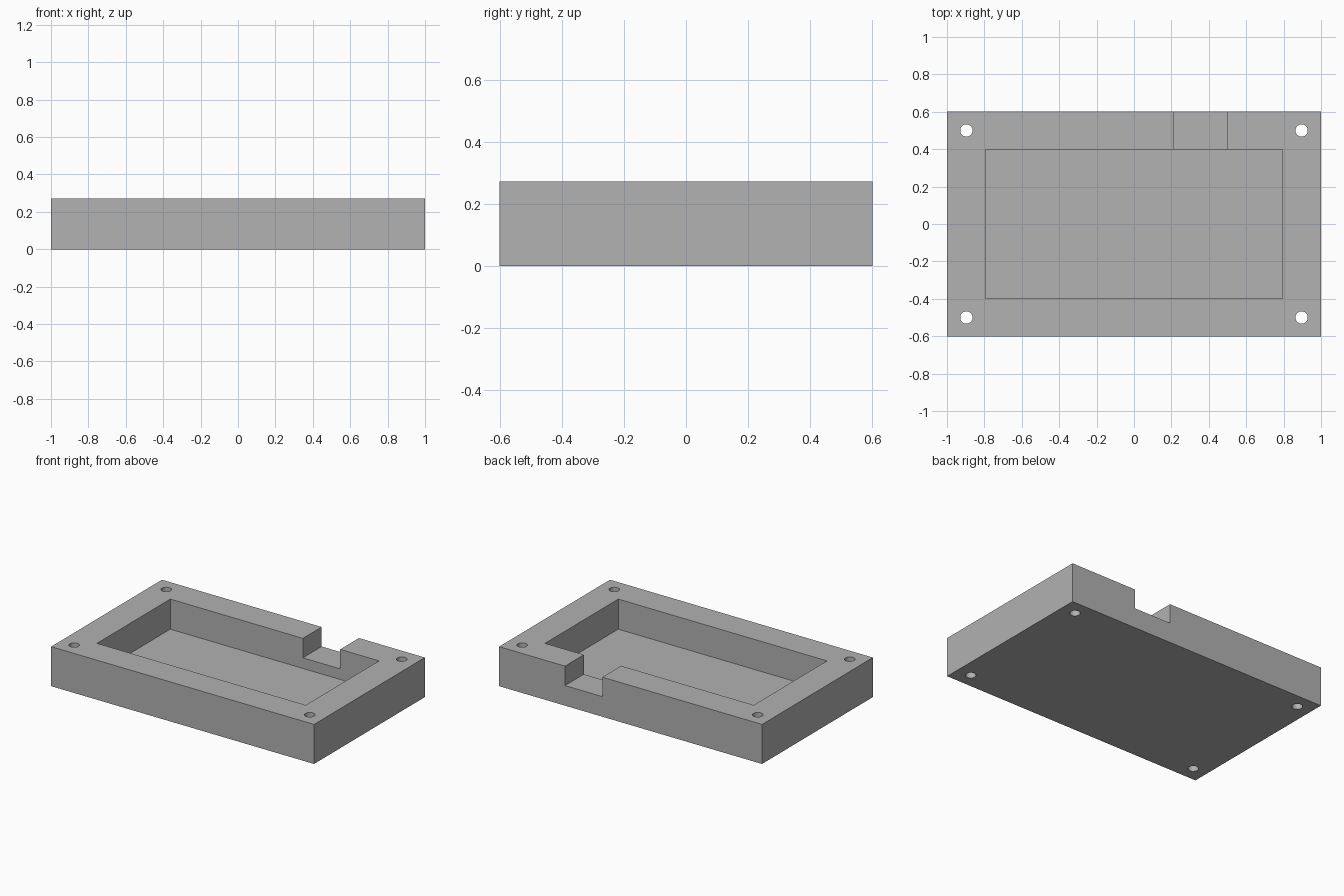
import bpy

old = bpy.data.objects.get("Cube")
if old:
    bpy.data.objects.remove(old, do_unlink=True)

HALF_X, HALF_Y, HEIGHT = 1.0, 0.602, 0.272
POCKET_X, POCKET_Y, POCKET_FLOOR = 0.794, 0.398, 0.065
NOTCH_LEFT, NOTCH_RIGHT, NOTCH_FLOOR = 0.215, 0.499, 0.138
HOLE_X, HOLE_Y, HOLE_RADIUS = 0.896, 0.5, 0.033
OVER = 0.1  # how far cutters reach past the surface

grey = bpy.data.materials.new("plain grey")
grey.use_nodes = True
colour = (0.445, 0.445, 0.445, 1)
grey.diffuse_color = colour
grey.node_tree.nodes["Principled BSDF"].inputs["Base Color"].default_value = colour


def box(name, low, high):
    """Box between two opposite corners."""
    centre = [(a + b) / 2 for a, b in zip(low, high)]
    bpy.ops.mesh.primitive_cube_add(size=1, location=centre)
    obj = bpy.context.object
    obj.name = name
    obj.scale = [b - a for a, b in zip(low, high)]
    bpy.ops.object.transform_apply(location=True, rotation=False, scale=True)
    obj.data.materials.append(grey)
    return obj


def cut(body, cutter):
    """Subtract the cutter from the body and discard it."""
    cutter.hide_render = True
    mod = body.modifiers.new("cut", 'BOOLEAN')
    mod.operation = 'DIFFERENCE'
    mod.solver = 'EXACT'
    mod.object = cutter
    bpy.context.view_layer.objects.active = body
    bpy.ops.object.modifier_apply(modifier=mod.name)
    bpy.data.objects.remove(cutter, do_unlink=True)


# Solid block
tray = box("enclosure_tray", (-HALF_X, -HALF_Y, 0), (HALF_X, HALF_Y, HEIGHT))

# Central pocket
cut(tray, box("pocket_cutter", (-POCKET_X, -POCKET_Y, POCKET_FLOOR),
              (POCKET_X, POCKET_Y, HEIGHT + OVER)))

# Notch through the back wall
cut(tray, box("notch_cutter", (NOTCH_LEFT, POCKET_Y - OVER, NOTCH_FLOOR),
              (NOTCH_RIGHT, HALF_Y + OVER, HEIGHT + OVER)))

# Screw holes through the four corners
for sx in (-1, 1):
    for sy in (-1, 1):
        bpy.ops.mesh.primitive_cylinder_add(
            vertices=32, radius=HOLE_RADIUS, depth=HEIGHT + 2 * OVER,
            location=(sx * HOLE_X, sy * HOLE_Y, HEIGHT / 2))
        hole = bpy.context.object
        hole.name = "hole_cutter"
        hole.data.materials.append(grey)
        cut(tray, hole)

# Smooth hole walls, crisp edges elsewhere
bpy.ops.object.select_all(action='DESELECT')
tray.select_set(True)
bpy.context.view_layer.objects.active = tray
bpy.ops.object.shade_smooth_by_angle()
